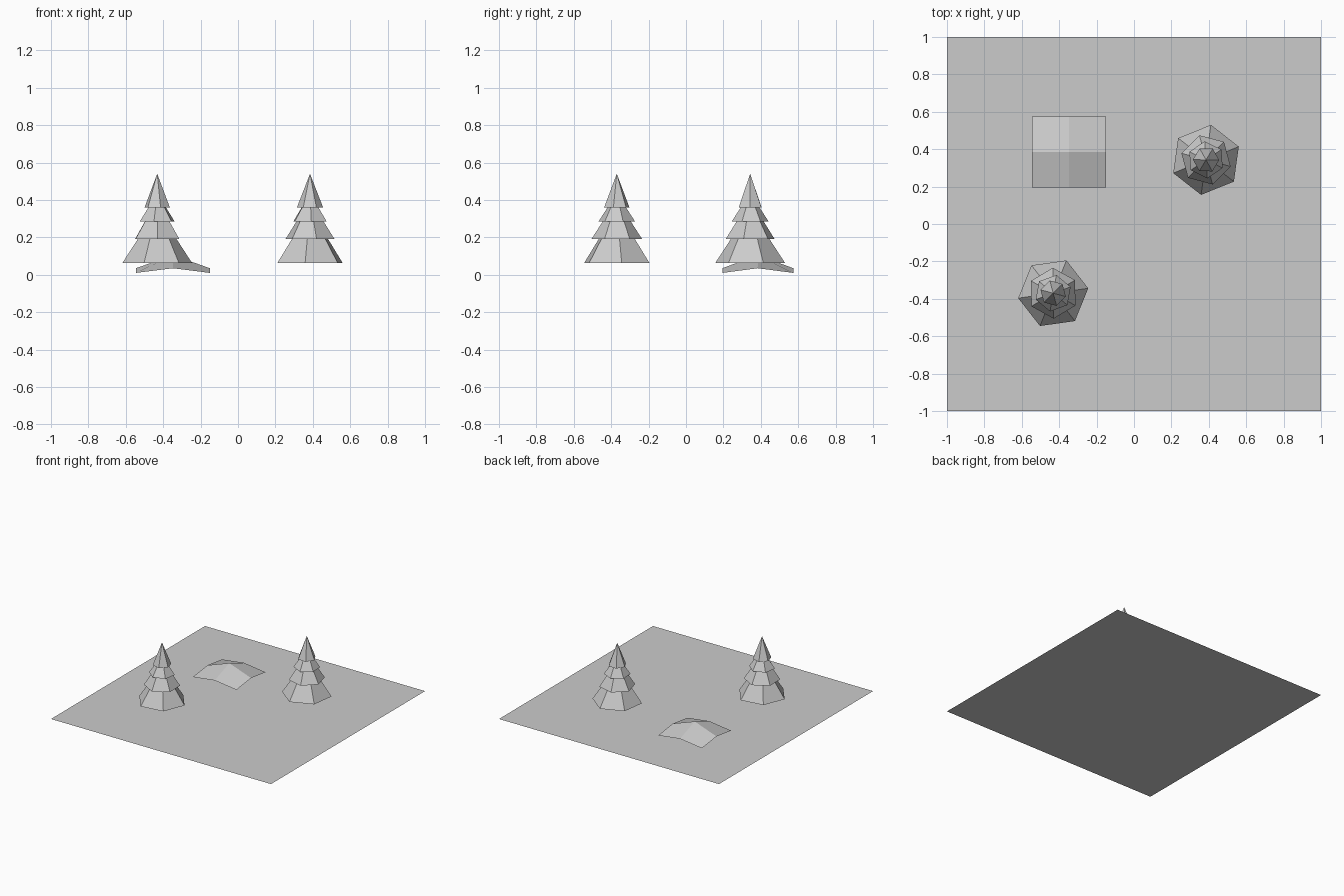
import bpy, bmesh
from math import radians
from mathutils import Matrix

if "Cube" in bpy.data.objects:
    bpy.data.objects.remove(bpy.data.objects["Cube"])


def finish(name, bm):
    me = bpy.data.meshes.new(name)
    bm.to_mesh(me)
    bm.free()
    ob = bpy.data.objects.new(name, me)
    bpy.context.collection.objects.link(ob)
    return ob


# Flat square ground
bm = bmesh.new()
bmesh.ops.create_grid(bm, x_segments=1, y_segments=1, size=1)
finish("ground", bm)

# Low mound: 2 x 2 faces, raised edge middles and a higher centre
bm = bmesh.new()
bmesh.ops.create_grid(bm, x_segments=2, y_segments=2, size=1)
for v in bm.verts:
    on_border = (abs(v.co.x) > 0.5) + (abs(v.co.y) > 0.5)
    z = (0.105, 0.035, 0.01)[on_border]
    v.co = (-0.348 + v.co.x * 0.198, 0.384 + v.co.y * 0.19, z)
finish("mound", bm)

# Tree tiers: bottom z, top z, bottom radius, top radius, twist in degrees
TIERS = [
    (0.062, 0.19, 0.189, 0.105, 0),
    (0.19, 0.285, 0.136, 0.075, 23),
    (0.285, 0.36, 0.099, 0.05, 12),
    (0.36, 0.54, 0.07, 0.0, 37),
]


def tree(name, x, y, phase):
    bm = bmesh.new()
    for z0, z1, r0, r1, twist in TIERS:
        # create_cone puts its first vertex on the y axis; hexagons repeat every 60 degrees
        m = (Matrix.Translation((x, y, (z0 + z1) / 2))
             @ Matrix.Rotation(radians(phase + twist - 90), 4, 'Z'))
        bmesh.ops.create_cone(bm, cap_ends=True, segments=6, radius1=r0,
                              radius2=r1, depth=z1 - z0, matrix=m)
    bmesh.ops.remove_doubles(bm, verts=bm.verts, dist=1e-5)
    finish(name, bm)


# Two six-sided fir trees, the second turned a little
tree("front_tree", -0.432, -0.37, 8)
tree("back_tree", 0.385, 0.343, 22)
